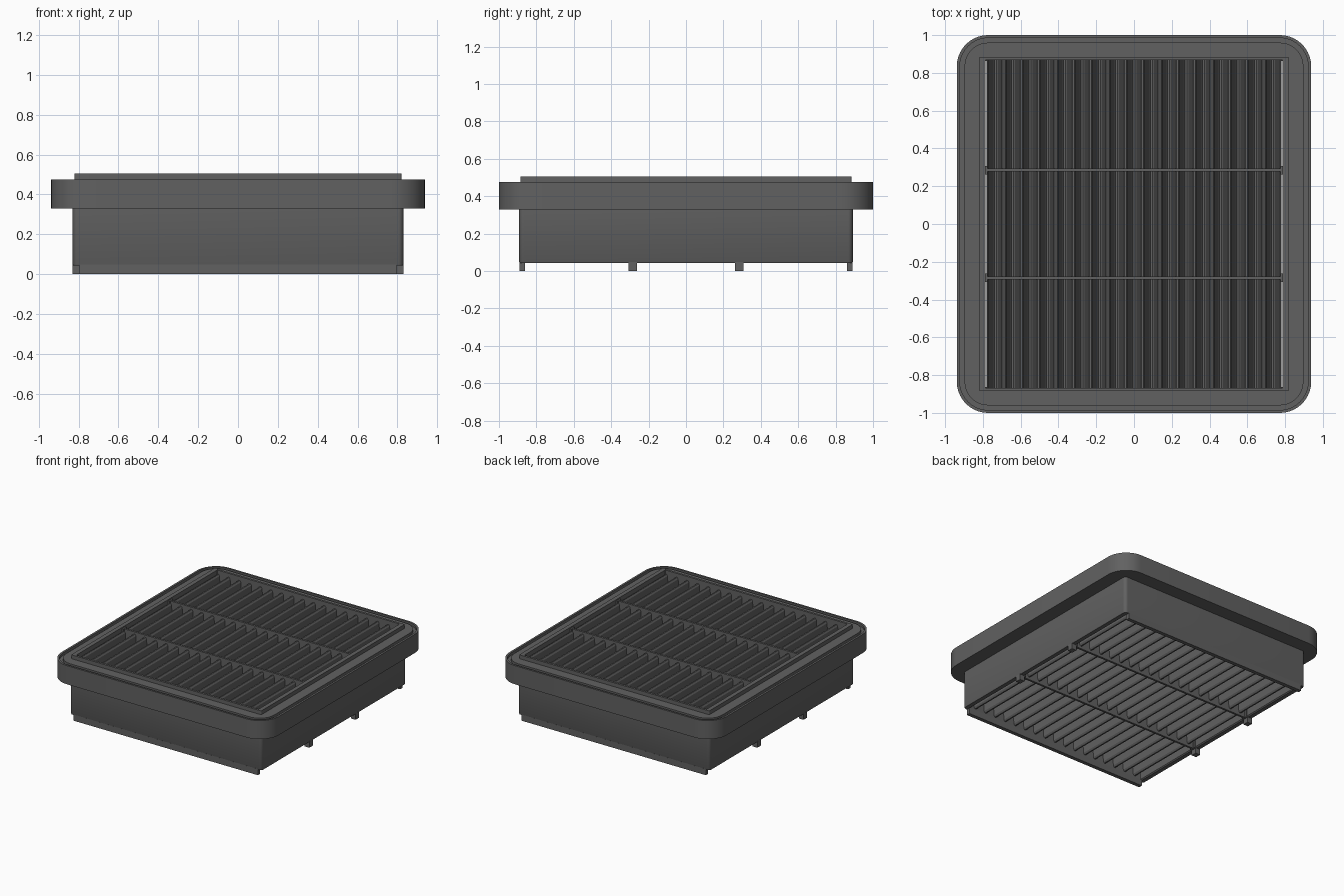
import bpy, bmesh, math

if "Cube" in bpy.data.objects:
    bpy.data.objects.remove(bpy.data.objects["Cube"])

mat = bpy.data.materials.new("dark grey plastic")
mat.diffuse_color = (0.12, 0.12, 0.12, 1)
mat.use_nodes = True
mat.node_tree.nodes["Principled BSDF"].inputs["Base Color"].default_value = mat.diffuse_color


def finish(name, bm, smooth=False):
    bmesh.ops.recalc_face_normals(bm, faces=bm.faces)
    me = bpy.data.meshes.new(name)
    bm.to_mesh(me)
    bm.free()
    ob = bpy.data.objects.new(name, me)
    bpy.context.collection.objects.link(ob)
    me.materials.append(mat)
    if smooth:
        bpy.context.view_layer.objects.active = ob
        ob.select_set(True)
        bpy.ops.object.shade_smooth_by_angle(angle=math.radians(30))
        ob.select_set(False)
    return ob


def outline(hx, hy, r, n=10):
    """Rounded rectangle, counter-clockwise."""
    pts = []
    for k, (sx, sy) in enumerate([(1, 1), (-1, 1), (-1, -1), (1, -1)]):
        for i in range(n + 1):
            a = math.pi / 2 * (k + i / n)
            pts.append((sx * (hx - r) + r * math.cos(a), sy * (hy - r) + r * math.sin(a)))
    return pts


def ring_body(name, section):
    """Closed frame lofted through (half x, half y, radius, z) rings."""
    bm = bmesh.new()
    rings = [[bm.verts.new((x, y, z)) for x, y in outline(hx, hy, r)] for hx, hy, r, z in section]
    for a, b in zip(rings, rings[1:] + rings[:1]):
        for i in range(len(a)):
            j = (i + 1) % len(a)
            bm.faces.new((a[i], a[j], b[j], b[i]))
    return finish(name, bm, True)


def box(name, x0, x1, y0, y1, z0, z1):
    bm = bmesh.new()
    bmesh.ops.create_cube(bm, size=1)
    for v in bm.verts:
        v.co = ((x0 + x1) / 2 + v.co.x * (x1 - x0), (y0 + y1) / 2 + v.co.y * (y1 - y0),
                (z0 + z1) / 2 + v.co.z * (z1 - z0))
    return finish(name, bm)


# Sealing flange with a narrow groove in its top
ring_body("flange", [
    (0.82, 0.88, 0.004, 0.33), (0.938, 1.0, 0.165, 0.33), (0.938, 1.0, 0.165, 0.475),
    (0.922, 0.985, 0.15, 0.475), (0.922, 0.985, 0.15, 0.455), (0.897, 0.96, 0.125, 0.455),
    (0.897, 0.96, 0.125, 0.475), (0.82, 0.88, 0.004, 0.475)])

# Deep box body and upper inner rim
ring_body("body", [
    (0.787, 0.868, 0.004, 0.05), (0.795, 0.875, 0.006, 0.043), (0.826, 0.889, 0.022, 0.043),
    (0.83, 0.892, 0.025, 0.05), (0.83, 0.892, 0.025, 0.335), (0.82, 0.885, 0.008, 0.335),
    (0.82, 0.885, 0.008, 0.505), (0.787, 0.868, 0.004, 0.505)])

# Bottom edges of front and back walls
for s, n in ((-1, "front"), (1, "back")):
    ys = sorted((s * 0.862, s * 0.8915))
    box(n + "_bottom_edge", -0.795, 0.795, *ys, 0.0, 0.048)

# Cross bars with end tabs and feet
for s, n in ((-1, "front"), (1, "back")):
    y = s * 0.285
    box(n + "_top_bar", -0.79, 0.79, y - 0.008, y + 0.008, 0.04, 0.492)
    for t, m in ((-1, "left"), (1, "right")):
        box(f"{n}_{m}_tab", *sorted((t * 0.775, t * 0.797)), y - 0.022, y + 0.022, 0.04, 0.495)
        box(f"{n}_{m}_foot", *sorted((t * 0.79, t * 0.83)), y - 0.022, y + 0.022, 0.0, 0.048)

# Pleated filter paper: steep zigzag with bevelled folds, high at both ends
bm = bmesh.new()
count, lo, hi = 17, 0.06, 0.475
p = 1.56 / count
fold = [(0.005, 0.0), (0.013, 0.012)]
prof = [(-0.78, hi)]
for i in range(count):
    x = -0.78 + p * i
    c = x + p / 2
    prof += [(x + d, hi - h) for d, h in fold]
    prof += [(c - d, lo + h) for d, h in reversed(fold)]
    prof += [(c + d, lo + h) for d, h in fold]
    prof += [(x + p - d, hi - h) for d, h in reversed(fold)]
prof.append((0.78, hi))
rows = [[bm.verts.new((x, y, z)) for x, z in prof] for y in (-0.87, 0.87)]
for i in range(len(prof) - 1):
    bm.faces.new((rows[0][i], rows[0][i + 1], rows[1][i + 1], rows[1][i]))
finish("pleated_paper", bm)
